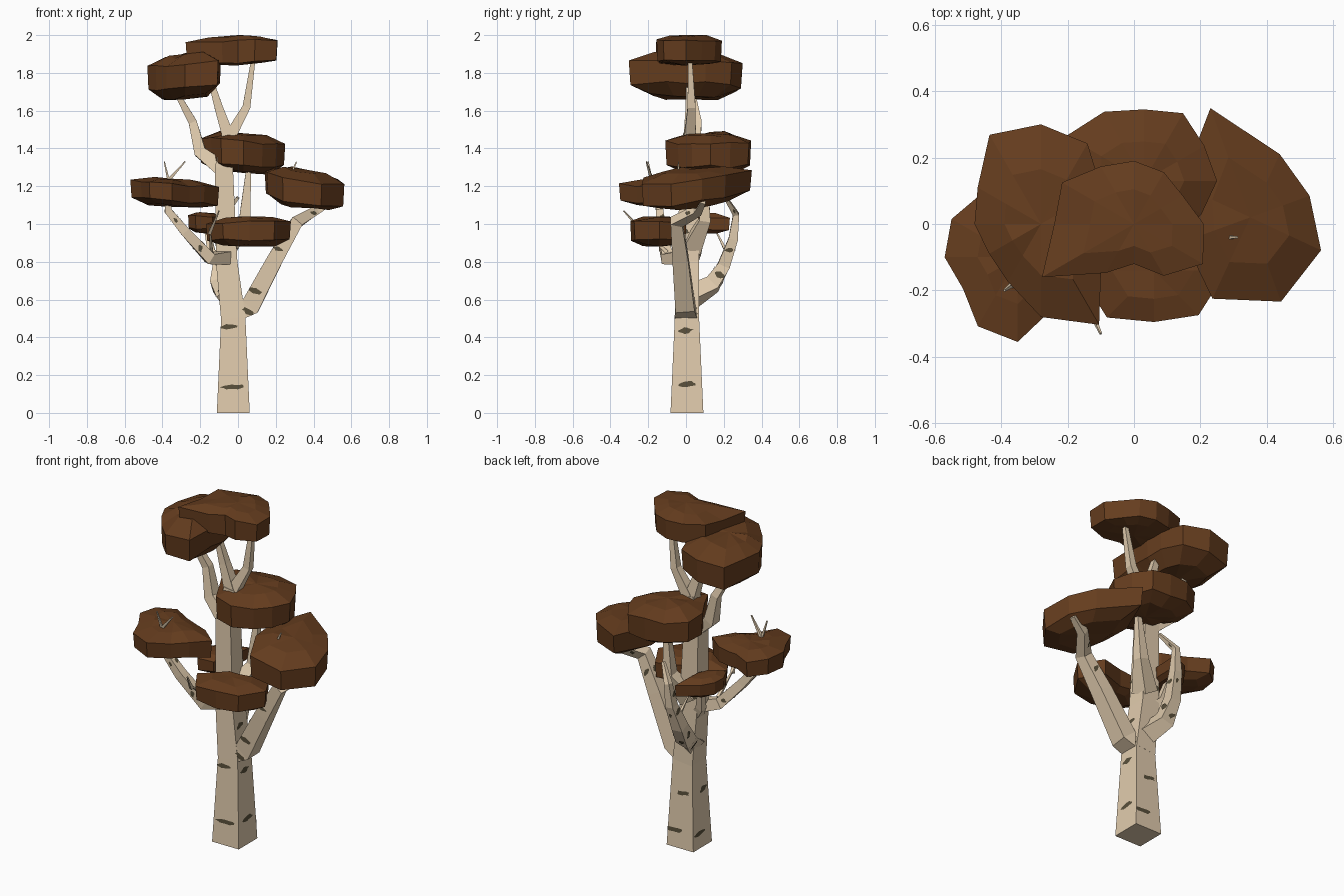
import bpy, bmesh, math, random
from mathutils import Vector

if "Cube" in bpy.data.objects:
    bpy.data.objects.remove(bpy.data.objects["Cube"])

random.seed(11)

def material(name, rgb):
    m = bpy.data.materials.new(name)
    m.diffuse_color = (*rgb, 1)
    m.use_nodes = True
    m.node_tree.nodes["Principled BSDF"].inputs["Base Color"].default_value = m.diffuse_color
    return m

BARK = material("pale bark", (0.75, 0.60, 0.42))
MARK = material("dark bark marks", (0.10, 0.08, 0.044))
LEAF = material("brown leaves", (0.130, 0.046, 0.013))

def finish(name, bm, mat):
    me = bpy.data.meshes.new(name)
    bm.to_mesh(me)
    bm.free()
    me.materials.append(mat)
    bpy.context.collection.objects.link(bpy.data.objects.new(name, me))

def skin(bm, rings):
    vr = [[bm.verts.new(c) for c in r] for r in rings]
    n = len(vr[0])
    for a, b in zip(vr, vr[1:]):
        for k in range(n):
            bm.faces.new((a[k], a[(k + 1) % n], b[(k + 1) % n], b[k]))
    return vr

def limb(name, r0, r1, *path, spots=0):
    """Square limb tapering from half width r0 to r1, with dark marks on its sides."""
    pts = [Vector(p) for p in path]
    rings = []
    for i, p in enumerate(pts):
        t = (pts[min(i + 1, len(pts) - 1)] - pts[max(i - 1, 0)]).normalized()
        s = Vector((0, 1, 0)).cross(t).normalized()
        n = t.cross(s)
        r = r0 + (r1 - r0) * i / (len(pts) - 1)
        rings.append([p + r * (s * u + n * v) for u, v in ((-1, -1), (1, -1), (1, 1), (-1, 1))])
    bm = bmesh.new()
    vr = skin(bm, rings)
    bm.faces.new(vr[0])
    bm.faces.new(vr[-1])
    bmesh.ops.recalc_face_normals(bm, faces=bm.faces)
    finish(name, bm, BARK)
    if spots:
        marks(name + "_marks", rings, spots)

def marks(name, rings, spots):
    """Ragged thin plates on the sides of a limb."""
    bm = bmesh.new()
    for lo, hi in zip(rings, rings[1:]):
        for k in range(4):
            a, b, c, d = lo[k], lo[(k + 1) % 4], hi[(k + 1) % 4], hi[k]
            nrm = (b - a).cross(d - a).normalized()
            length = ((d + c) - (a + b)).length / 2
            for i in range(spots):
                if spots == 1 and random.random() < 0.4:
                    continue
                u0, v0 = random.uniform(0.25, 0.75), (i + random.uniform(0.2, 0.8)) / spots
                w, h = random.uniform(0.22, 0.45), random.uniform(0.013, 0.019) / length
                ring = []
                for j in range(11):
                    ang, q = math.tau * j / 11, random.uniform(0.6, 1.1)
                    u = min(1, max(0, u0 + w * q * math.cos(ang)))
                    v = min(1, max(0, v0 + h * q * (math.sin(ang) + 0.4 * math.cos(ang))))
                    ring.append(bm.verts.new(a.lerp(b, u).lerp(d.lerp(c, u), v) + nrm * 0.003))
                bm.faces.new(ring)
    finish(name, bm, MARK)

def clump(name, cx, cy, z0, z1, radii, tilt=(0, 0), phase=0, low=0.22, high=0.8):
    """Flat faceted leaf pad lofted from radii at even angles."""
    n = len(radii)
    outline = [Vector((r * math.cos(phase + math.tau * k / n), r * math.sin(phase + math.tau * k / n)))
               for k, r in enumerate(radii)]
    h = z1 - z0
    bm = bmesh.new()
    rings = []
    for s, f in ((0.62, 0.04), (0.97, low), (1.0, high), (0.55, 0.97)):
        rings.append([Vector((cx + p.x * s, cy + p.y * s, z0 + h * (f + random.uniform(-0.05, 0.05))
                              + (tilt[0] * p.x + tilt[1] * p.y) * s)) for p in outline])
    vr = skin(bm, rings)
    for ring, z in ((vr[0], z0), (vr[-1], z1)):
        c = bm.verts.new((cx, cy, z))
        for k in range(n):
            bm.faces.new((ring[k], ring[k - 1], c))
    bmesh.ops.recalc_face_normals(bm, faces=bm.faces)
    finish(name, bm, LEAF)

# Trunk in three tapering lengths
limb("trunk_base", .087, .064, (-.025, .005, 0), (-.025, .005, .51), spots=2)
limb("trunk", .065, .048, (-.025, .005, .5), (-.06, .012, .8), (-.075, .015, 1.3), spots=1)
limb("trunk_top", .048, .034, (-.075, .015, 1.29), (-.05, .02, 1.48))

# Limbs
limb("right_limb", .06, .014, (-.02, .005, .54), (.065, -.005, .565), (.2, -.03, .82),
     (.31, -.05, 1.01), (.41, .06, 1.07), (.5, .09, 1.12), spots=1)
limb("left_limb", .036, .014, (-.05, -.005, .82), (-.15, -.1, .82), (-.28, -.13, .96),
     (-.37, -.14, 1.07), (-.37, -.15, 1.15), spots=1)
limb("back_limb", .05, .008, (-.05, .02, .61), (-.1, .14, .68), (-.1, .2, .78), (-.08, .25, .92),
     (-.07, .265, 1.05), (0, .21, 1.14), spots=1)
limb("middle_limb", .05, .01, (-.05, .03, .88), (.035, .1, 1.02), (.06, .1, 1.34))
limb("inner_back_limb", .03, .012, (-.08, .02, .78), (-.14, .06, .85), (-.17, .1, 1.0))
limb("upper_left_limb", .042, .012, (-.08, .015, 1.29), (-.2, .045, 1.38), (-.24, .06, 1.54),
     (-.34, .03, 1.72))
limb("crown_left_limb", .032, .013, (-.05, .02, 1.46), (-.1, .02, 1.61), (-.15, .015, 1.78))
limb("crown_right_limb", .032, .01, (-.05, .02, 1.45), (.045, .03, 1.62), (.085, .02, 1.9))

# Bare twigs
for i, (a, b) in enumerate([
        ((-.35, -.17, 1.15), (-.39, -.2, 1.33)), ((-.37, -.18, 1.23), (-.28, -.21, 1.33)),
        ((.25, -.04, 1.2), (.31, -.04, 1.33)), ((-.15, -.22, .95), (-.1, -.33, 1.07)),
        ((-.14, -.1, .85), (-.15, -.24, .98)), ((-.1, .22, .84), (-.13, .16, .96))]):
    limb(f"twig_{i + 1}", .009, .003, a, b)

# Leaf pads
clump("crown_leaves", 0, 0, 1.84, 2.0,
      (.21, .17, .18, .19, .2, .25, .24, .32, .17, .12, .18, .24), (.02, 0), low=.1, high=.82)
clump("upper_left_leaves", -.28, 0, 1.66, 1.9,
      (.19, .21, .28, .3, .31, .22, .2, .18, .2, .28, .35, .21), (.1, 0), low=.27)
clump("middle_leaves", .03, .13, 1.27, 1.48,
      (.22, .21, .235, .215, .24, .27, .23, .2, .24, .24, .2, .2), (-.06, 0))
clump("right_leaves", .35, .02, 1.09, 1.29,
      (.19, .21, .35, .23, .21, .27, .27, .235), (-.12, .08), .35)
clump("left_leaves", -.35, -.1, 1.09, 1.24,
      (.25, .17, .13, .13, .22, .23, .22, .19, .24, .255, .19, .2), (-.08, 0))
clump("front_leaves", .06, -.14, .88, 1.04, (.22, .2, .1, .14, .23, .2, .155, .19))
clump("back_left_leaves", -.17, .06, .95, 1.06, (.08, .19, .12, .1, .1, .13, .1, .07), (-.06, 0), .35)
